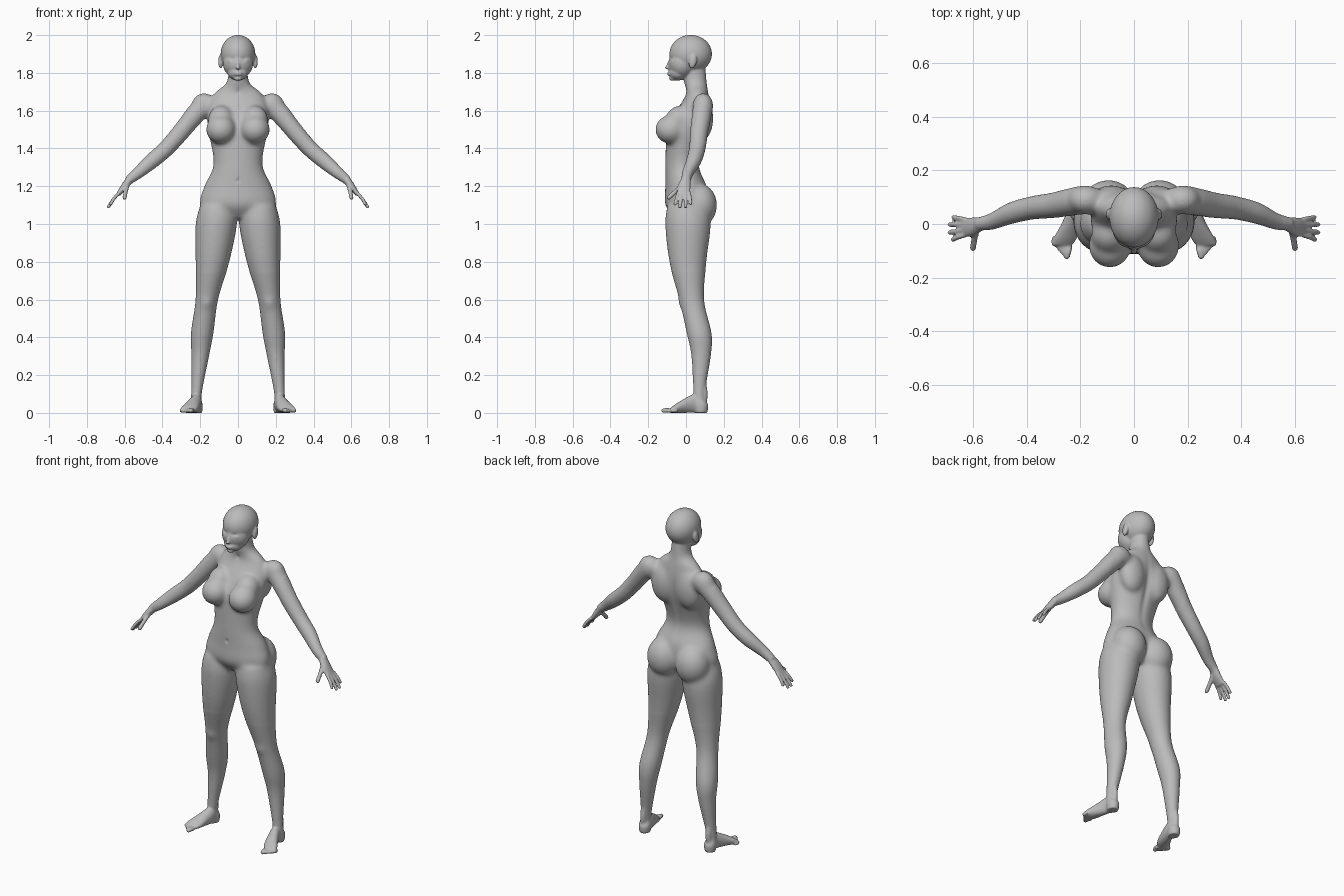
import bpy
import bmesh
import math
from mathutils import Vector, Matrix

default_cube = bpy.data.objects.get("Cube")
if default_cube:
    bpy.data.objects.remove(default_cube, do_unlink=True)

X, Y, Z = Vector((1, 0, 0)), Vector((0, 1, 0)), Vector((0, 0, 1))
SIDES = (1, -1)
STEPS = 6
raw = bmesh.new()


def spline(before, start, end, after, t):
    """Smooth blend between two rows, guided by their neighbours."""
    blended = []
    for p, q, r, s in zip(before, start, end, after):
        cubic = 3 * (q - r) + s - p
        square = 2 * p - 5 * q + 4 * r - s
        blended.append(q + t / 2 * (r - p + t * (square + t * cubic)))
    return blended


def loft(rows, across, along, side=1, segments=24):
    """Closed skin through rows of x, y, z, radius across, radius along."""
    ends = [rows[0], *rows, rows[-1]]
    dense = [spline(*ends[i:i + 4], step / STEPS)
             for i in range(len(rows) - 1) for step in range(STEPS)]
    dense.append(rows[-1])
    rings = []
    for x, y, z, wide, deep in dense:
        ring = []
        for i in range(segments):
            angle = math.tau * i / segments
            point = Vector((x, y, z))
            point += across * wide * math.cos(angle)
            point += along * deep * math.sin(angle)
            point.x *= side
            ring.append(raw.verts.new(point))
        rings.append(ring)
    for low, high in zip(rings, rings[1:]):
        for i in range(segments):
            j = (i + 1) % segments
            raw.faces.new((low[i], low[j], high[j], high[i]))
    raw.faces.new(rings[0])
    raw.faces.new(rings[-1])


def limb(rows, across, along, side, depth=1.0):
    """Loft whose depth is a fixed share of its width."""
    loft([(*row, row[-1] * depth) for row in rows], across, along, side)


def blob(centre, radii, side=1, tilt=0.0):
    """Ellipsoid, tilted about the x axis."""
    x, y, z = centre
    place = Matrix.Translation((x * side, y, z))
    place = place @ Matrix.Rotation(tilt, 4, 'X') @ Matrix.Diagonal((*radii, 1))
    bmesh.ops.create_uvsphere(raw, u_segments=32, v_segments=20, radius=1, matrix=place)


def digit(root, tip, bend, radius, side):
    """Finger or toe: a bent tube with a round tip."""
    root, tip = Vector(root), Vector(tip)
    way = (tip - root).normalized()
    across = way.cross(Z).normalized()
    middle = root.lerp(tip, .5) + bend
    rows = [(*point, radius) for point in (root, middle, tip)]
    limb(rows, across, across.cross(way), side)
    blob(tip, [radius] * 3, side)


# Torso and neck: y, z, half width, half depth
trunk = [(.01, 1.03, .1, .07), (0, 1.1, .2, .11), (0, 1.2, .18, .11),
         (-.02, 1.32, .13, .09), (.01, 1.5, .16, .11), (.04, 1.6, .16, .09),
         (.06, 1.69, .13, .06), (.05, 1.75, .06, .06), (.04, 1.85, .05, .06)]
loft([(0, *row) for row in trunk], X, Y)

# Skull, face, jaw, chin, nose and lips
blob((0, .025, 1.9), (.092, .113, .101))
blob((0, -.02, 1.85), (.08, .073, .08))
blob((0, -.04, 1.8), (.055, .052, .04))
blob((0, -.07, 1.77), (.022, .02, .014))
blob((0, -.09, 1.845), (.009, .012, .03), tilt=-.4)
blob((0, -.1, 1.828), (.012, .013, .009))
blob((0, -.09, 1.795), (.022, .011, .011))

for side in SIDES:
    # Eyes and ears
    blob((.036, -.07, 1.862), (.018, .016, .011), side)
    blob((.092, .036, 1.86), (.013, .021, .038), side, tilt=-.2)

    # Chest, shoulder blades, shoulders and seat
    blob((.09, -.08, 1.5), (.08, .084, .077), side)
    blob((.09, -.04, 1.55), (.07, .07, .08), side, tilt=-.5)
    blob((.085, .085, 1.56), (.08, .06, .12), side)
    blob((.18, .09, 1.63), (.066, .055, .065), side)
    blob((.095, .07, 1.1), (.1, .095, .115), side)

    # Leg from hip to heel, with the tendon behind the ankle
    limb([(.11, 0, 1.1, .09), (.115, .01, 1, .11), (.135, .01, .8, .09),
          (.165, .03, .6, .06), (.19, .07, .42, .06), (.2, .08, .3, .047),
          (.22, .07, .1, .028), (.22, .08, .04, .034), (.22, .08, 0, .03)],
         X, Y, side, depth=1.1)
    blob((.22, .085, .1), (.02, .03, .09), side)

    # Foot: x, y, half width, half height, with the sole on the ground
    foot = [(.22, .1, .025, .035), (.22, .05, .03, .05), (.235, 0, .036, .04),
            (.255, -.05, .044, .025), (.27, -.08, .04, .014)]
    loft([(x, y, tall, wide, tall) for x, y, wide, tall in foot], X, Z, side)

    # Toes, shorter and finer toward the outside
    for i in range(5):
        thick = .012 - .001 * i
        root = Vector((.24 + .014 * i, .01 * i - .085, thick))
        reach = Vector((.01, -.035, 0)) * (1 - .1 * i)
        digit(root, root + reach, Z * .003, thick, side)

    # Arm
    limb([(.13, .09, 1.65, .04), (.19, .09, 1.62, .055), (.3, .07, 1.49, .048),
          (.38, .06, 1.4, .044), (.46, .04, 1.33, .041), (.53, .01, 1.27, .032),
          (.58, 0, 1.23, .024)], Y, Vector((.66, 0, .75)), side)

    # Palm
    loft([(.57, 0, 1.24, .026, .021), (.6, -.01, 1.2, .035, .019),
          (.635, -.013, 1.155, .037, .011)], Y, Vector((.8, 0, .6)), side)

    # Fingers fan out from the knuckles, then the thumb
    for i, length in enumerate((.8, 1, 1, .75)):
        root = Vector((.63, .02 * i - .042, 1.165))
        reach = Vector((.056, .01 * (i - 2), -.075)) * length
        digit(root, root + reach, X * .004, .0095, side)
    digit((.585, -.02, 1.205), (.6, -.09, 1.14), X * .002, .012, side)

# Fuse the parts into one skin
bmesh.ops.recalc_face_normals(raw, faces=raw.faces)
parts_mesh = bpy.data.meshes.new("body_parts")
raw.to_mesh(parts_mesh)
raw.free()
parts = bpy.data.objects.new("body_parts", parts_mesh)
bpy.context.collection.objects.link(parts)
remesh = parts.modifiers.new("fuse", 'REMESH')
remesh.mode = 'VOXEL'
remesh.voxel_size = .005
graph = bpy.context.evaluated_depsgraph_get()
skin = bmesh.new()
skin.from_mesh(parts.evaluated_get(graph).to_mesh())
bpy.data.objects.remove(parts, do_unlink=True)
bpy.data.meshes.remove(parts_mesh)


def relax(chosen, rounds):
    """Soften the skin wherever the rule holds."""
    verts = [v for v in skin.verts if chosen(v.co)]
    for _ in range(rounds):
        bmesh.ops.smooth_vert(skin, verts=verts, factor=.5,
                              use_axis_x=True, use_axis_y=True, use_axis_z=True)


def press(centre, spread, depth):
    """Push the skin along y, fading with distance, on both sides alike."""
    for v in skin.verts:
        place = (abs(v.co.x), v.co.y, v.co.z)
        near = sum(((a - b) / s) ** 2 for a, b, s in zip(place, centre, spread))
        if near < 6:
            v.co.y += depth * math.exp(-near)


# Soften the trunk most, the limbs less, and the face, hands and feet least
relax(lambda p: .75 < p.z < 1.74 and abs(p.x) < .26, 36)
relax(lambda p: .12 < p.z < 1.76 and abs(p.x) < .56, 10)
relax(lambda p: True, 3)

# Eye sockets, lid line, mouth, throat, navel, spine and kneecaps
press((.034, -.09, 1.875), (.017, .03, .008), .007)
press((.034, -.09, 1.861), (.014, .03, .003), .003)
press((0, -.1, 1.794), (.022, .03, .003), .003)
press((0, -.01, 1.7), (.012, .03, .014), .006)
press((0, -.11, 1.23), (.009, .03, .011), .006)
press((0, .13, 1.45), (.02, .08, .17), -.01)
press((.165, -.03, .58), (.03, .03, .03), -.006)
relax(lambda p: True, 1)

for face in skin.faces:
    face.smooth = True
body_mesh = bpy.data.meshes.new("body")
skin.to_mesh(body_mesh)
skin.free()
body = bpy.data.objects.new("body", body_mesh)
bpy.context.collection.objects.link(body)

grey = bpy.data.materials.new("plain grey")
grey.use_nodes = True
colour = (.5, .5, .5, 1)
grey.diffuse_color = colour
grey.node_tree.nodes["Principled BSDF"].inputs["Base Color"].default_value = colour
body_mesh.materials.append(grey)
